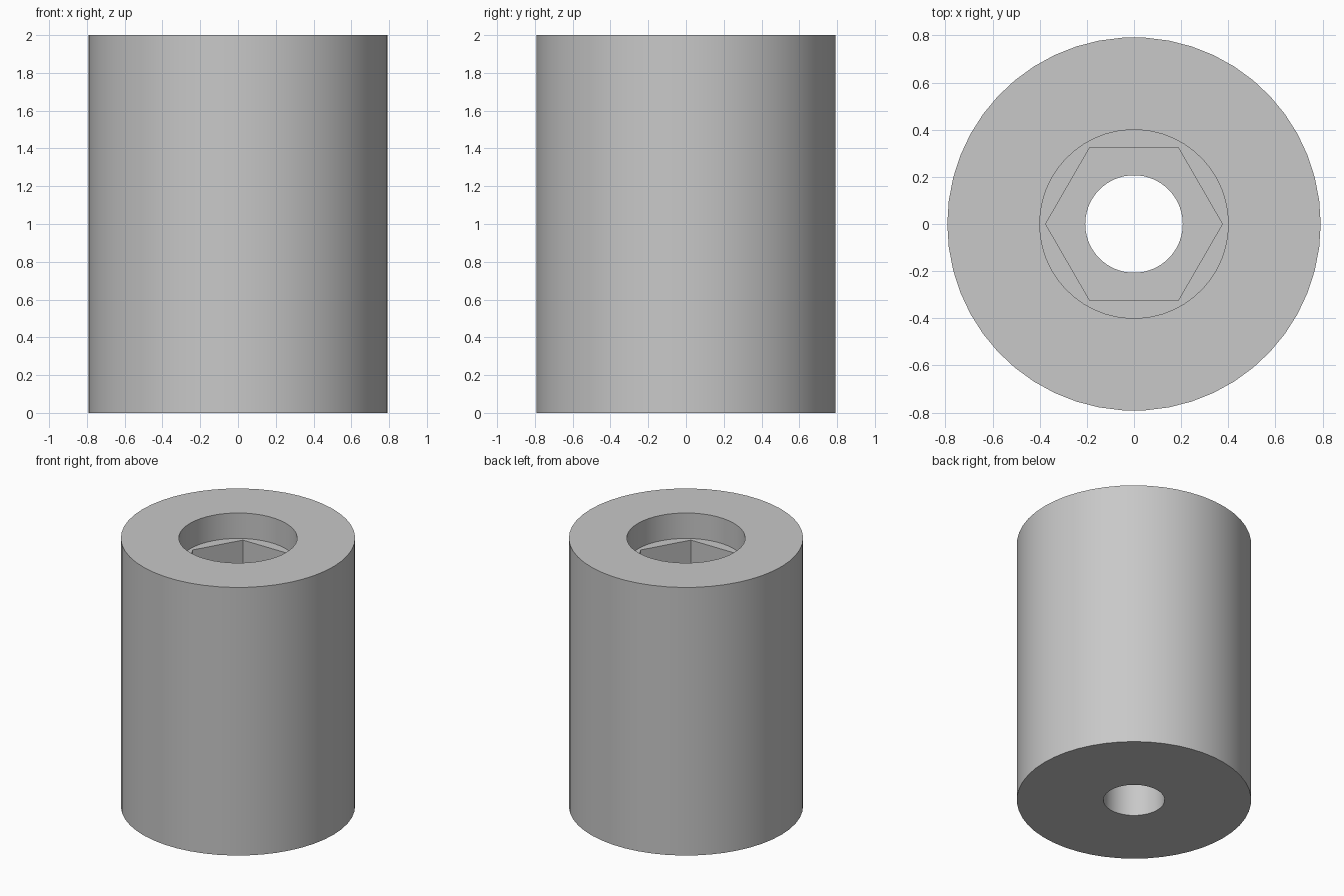
import bpy
import math

cube = bpy.data.objects.get("Cube")
if cube:
    bpy.data.objects.remove(cube, do_unlink=True)

HEIGHT = 2.0
BORE_FLOOR = 1.81    # bottom of the round recess
SOCKET_FLOOR = 1.48  # bottom of the hexagonal socket
SIDES = 50

grey = bpy.data.materials.new("plain_grey")
grey.use_nodes = True
colour = (0.58, 0.58, 0.58, 1)
grey.diffuse_color = colour
grey.node_tree.nodes["Principled BSDF"].inputs["Base Color"].default_value = colour


def cylinder(name, radius, bottom, top, sides=SIDES):
    """Upright prism with one corner on the x axis."""
    bpy.ops.mesh.primitive_cylinder_add(
        vertices=sides, radius=radius, depth=top - bottom,
        location=(0, 0, (bottom + top) / 2), rotation=(0, 0, math.pi / 2))
    obj = bpy.context.object
    obj.name = name
    bpy.ops.object.transform_apply(location=True, rotation=True, scale=True)
    obj.data.materials.append(grey)
    return obj


# Solid outer sleeve
sleeve = cylinder("spacer_sleeve", 0.792, 0, HEIGHT)

# Stepped opening: round recess, hexagonal socket, through hole
cutters = [
    cylinder("recess_cutter", 0.4, BORE_FLOOR, HEIGHT + 0.1),
    cylinder("socket_cutter", 0.375, SOCKET_FLOOR, HEIGHT + 0.1, 6),
    cylinder("hole_cutter", 0.207, -0.1, HEIGHT + 0.1),
]
bpy.ops.object.select_all(action='DESELECT')
sleeve.select_set(True)
bpy.context.view_layer.objects.active = sleeve
for cutter in cutters:
    cutter.hide_render = True
    mod = sleeve.modifiers.new(cutter.name, 'BOOLEAN')
    mod.operation = 'DIFFERENCE'
    mod.solver = 'EXACT'
    mod.object = cutter
    bpy.ops.object.modifier_apply(modifier=mod.name)
for cutter in cutters:
    bpy.data.objects.remove(cutter, do_unlink=True)

# Rounded walls stay smooth, rims and socket corners stay sharp
bpy.ops.object.shade_smooth_by_angle(angle=math.radians(30))
